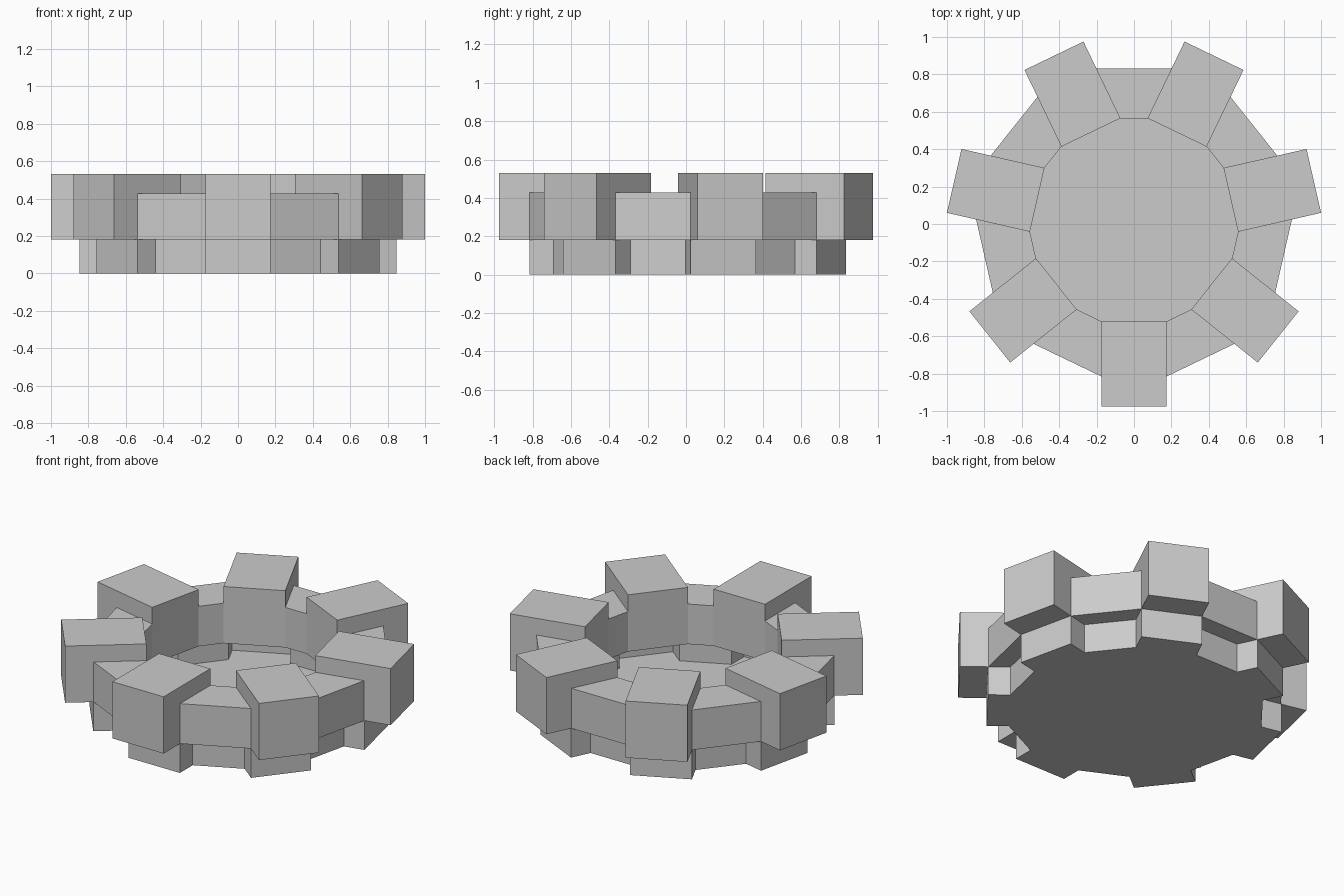
import bpy, bmesh
from math import pi, sin, cos

if "Cube" in bpy.data.objects:
    bpy.data.objects.remove(bpy.data.objects["Cube"])

N = 7
CY = 0.011                 # ring centre in y
W = 0.175                  # half width of a tooth
R_IN = 0.531               # inner face of the tall blocks
BLOCK_R, BLOCK_G = 0.986, 0.826   # block outer face, link corner on block side
BASE_R, BASE_G = 0.828, 0.703     # base tooth face, base notch corner
Z0, Z1, Z_LINK, Z_TOP = 0.0, 0.18, 0.427, 0.53


def pt(i, t, r):
    """Plan point of tooth i: t along the tangent, r along the radius."""
    a = -pi / 2 + 2 * pi * i / N
    return (r * cos(a) - t * sin(a), CY + r * sin(a) + t * cos(a))


def flat(bm, pts, z, up=True):
    vs = [bm.verts.new((x, y, z)) for x, y in pts]
    bm.faces.new(vs if up else vs[::-1])


def wall(bm, p, q, za, zb):
    """Upright quad, facing right of the direction p to q."""
    bm.faces.new([bm.verts.new(c) for c in
                  ((*p, za), (*q, za), (*q, zb), (*p, zb))])


def finish(bm, name):
    bmesh.ops.remove_doubles(bm, verts=bm.verts, dist=1e-5)
    me = bpy.data.meshes.new(name)
    bm.to_mesh(me)
    bm.free()
    bpy.context.collection.objects.link(bpy.data.objects.new(name, me))


# Base tray: toothed floor with an upright rim, open at the top
bm = bmesh.new()
outline = [pt(i, t, r) for i in range(N)
           for t, r in ((-W, BASE_G), (-W, BASE_R), (W, BASE_R), (W, BASE_G))]
flat(bm, outline, Z0, up=False)
for p, q in zip(outline, outline[1:] + outline[:1]):
    wall(bm, p, q, Z0, Z1)
finish(bm, "base_tray")

# Upper ring: tall blocks joined by lower wedge-shaped links
bm = bmesh.new()
for i in range(N):
    a, d, e = pt(i, -W, R_IN), pt(i, -W, BLOCK_G), pt(i, -W, BLOCK_R)
    b, c, f = pt(i, W, R_IN), pt(i, W, BLOCK_G), pt(i, W, BLOCK_R)
    na, nd = pt(i + 1, -W, R_IN), pt(i + 1, -W, BLOCK_G)
    # tall block
    block = [a, d, e, f, c, b]
    flat(bm, block, Z_TOP)
    flat(bm, block, Z1, up=False)
    for p, q in ((d, e), (e, f), (f, c), (b, a)):
        wall(bm, p, q, Z1, Z_TOP)
    wall(bm, a, d, Z_LINK, Z_TOP)
    wall(bm, c, b, Z_LINK, Z_TOP)
    # link
    link = [b, c, nd, na]
    flat(bm, link, Z_LINK)
    flat(bm, link, Z1, up=False)
    wall(bm, c, nd, Z1, Z_LINK)
    wall(bm, na, b, Z1, Z_LINK)
# outlines above run clockwise or counter-clockwise alike: unify cap directions
bm.normal_update()
for fc in bm.faces:
    if abs(fc.normal.z) > 0.9:
        top = fc.calc_center_median().z > Z1 + 0.01
        if (fc.normal.z > 0) != top:
            fc.normal_flip()
finish(bm, "upper_ring")
